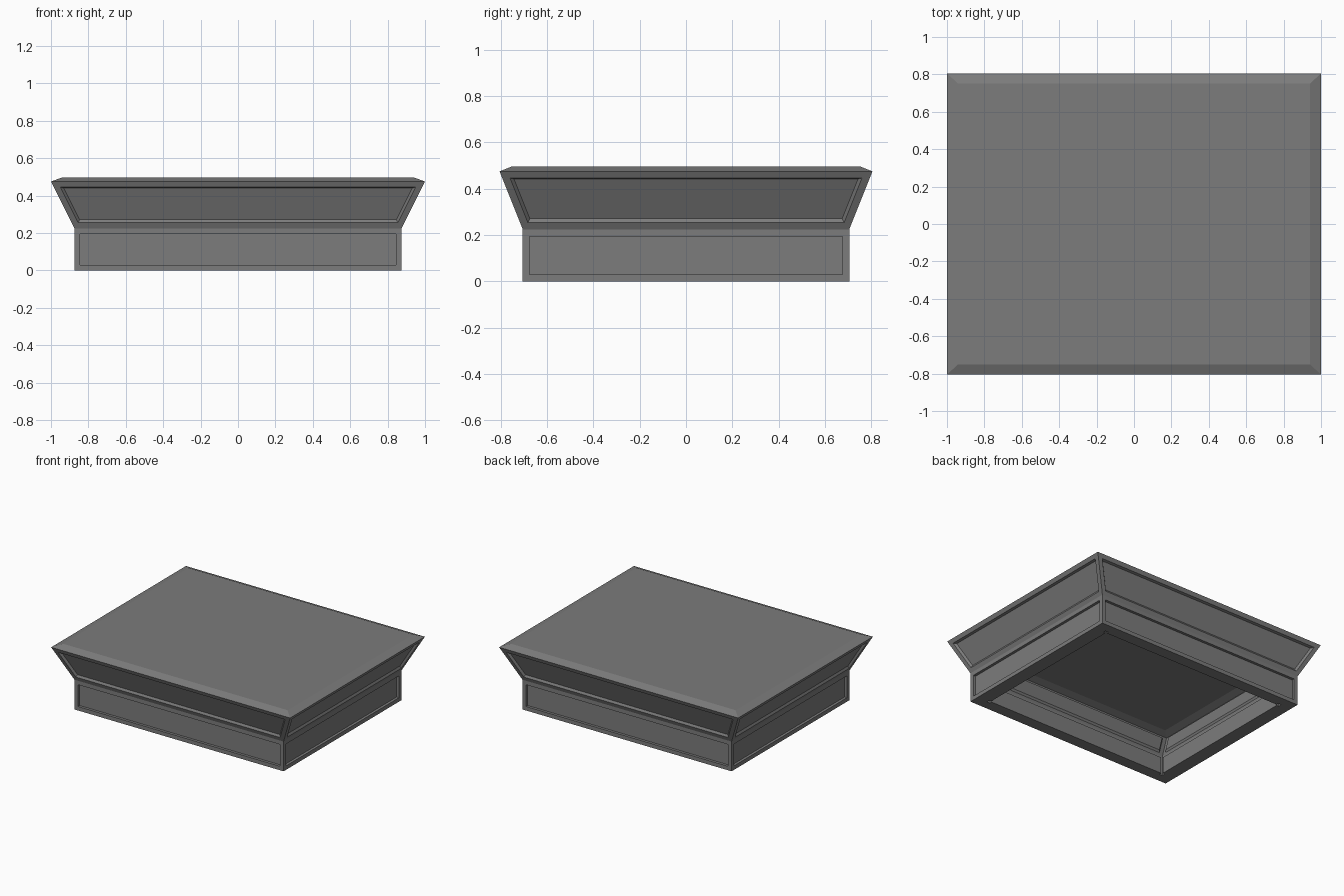
import bpy, bmesh

if "Cube" in bpy.data.objects:
    bpy.data.objects.remove(bpy.data.objects["Cube"])

# Rectangular rings (half x, half y, z) from the foot to the bevelled top
RINGS = [(0.875, 0.705, 0.0), (0.875, 0.705, 0.225),
         (1.0, 0.805, 0.475), (0.94, 0.75, 0.497)]
# Recessed panels: band index -> (frame width, recess taper, recess depth)
PANELS = {0: (0.03, 0.0001, 0.02), 1: (0.032, 0.012, 0.015)}


def panelled_block(name):
    bm = bmesh.new()
    loops = [[bm.verts.new((sx * x, sy * y, z))
              for sx, sy in ((-1, -1), (1, -1), (1, 1), (-1, 1))]
             for x, y, z in RINGS]
    bands = [[bm.faces.new((a[i], a[(i + 1) % 4], b[(i + 1) % 4], b[i]))
              for i in range(4)] for a, b in zip(loops, loops[1:])]
    bm.faces.new(loops[0][::-1])
    bm.faces.new(loops[-1])
    bm.normal_update()
    for k, (frame, taper, depth) in PANELS.items():
        for thick, d in ((frame, 0.0), (taper, -depth)):
            bmesh.ops.inset_individual(bm, faces=bands[k], thickness=thick,
                                       depth=d, use_even_offset=True)
            bm.normal_update()
    mesh = bpy.data.meshes.new(name)
    bm.to_mesh(mesh)
    bm.free()
    obj = bpy.data.objects.new(name, mesh)
    bpy.context.collection.objects.link(obj)
    return obj


# Dark grey stone
stone = bpy.data.materials.new("grey_stone")
stone.diffuse_color = (0.2, 0.2, 0.2, 1)
stone.use_nodes = True
stone.node_tree.nodes["Principled BSDF"].inputs["Base Color"].default_value = stone.diffuse_color

# Cap, hollowed from below by a smaller copy of itself
cap = panelled_block("pillar_cap")
cavity = panelled_block("cavity_cutter")
cavity.scale = (0.9, 0.9, 0.9)
cavity.location.z = -0.05
for obj in (cap, cavity):
    obj.data.materials.append(stone)
cavity.hide_render = True
cavity.display_type = 'WIRE'

cut = cap.modifiers.new("hollow", 'BOOLEAN')
cut.operation = 'DIFFERENCE'
cut.solver = 'EXACT'
cut.object = cavity
